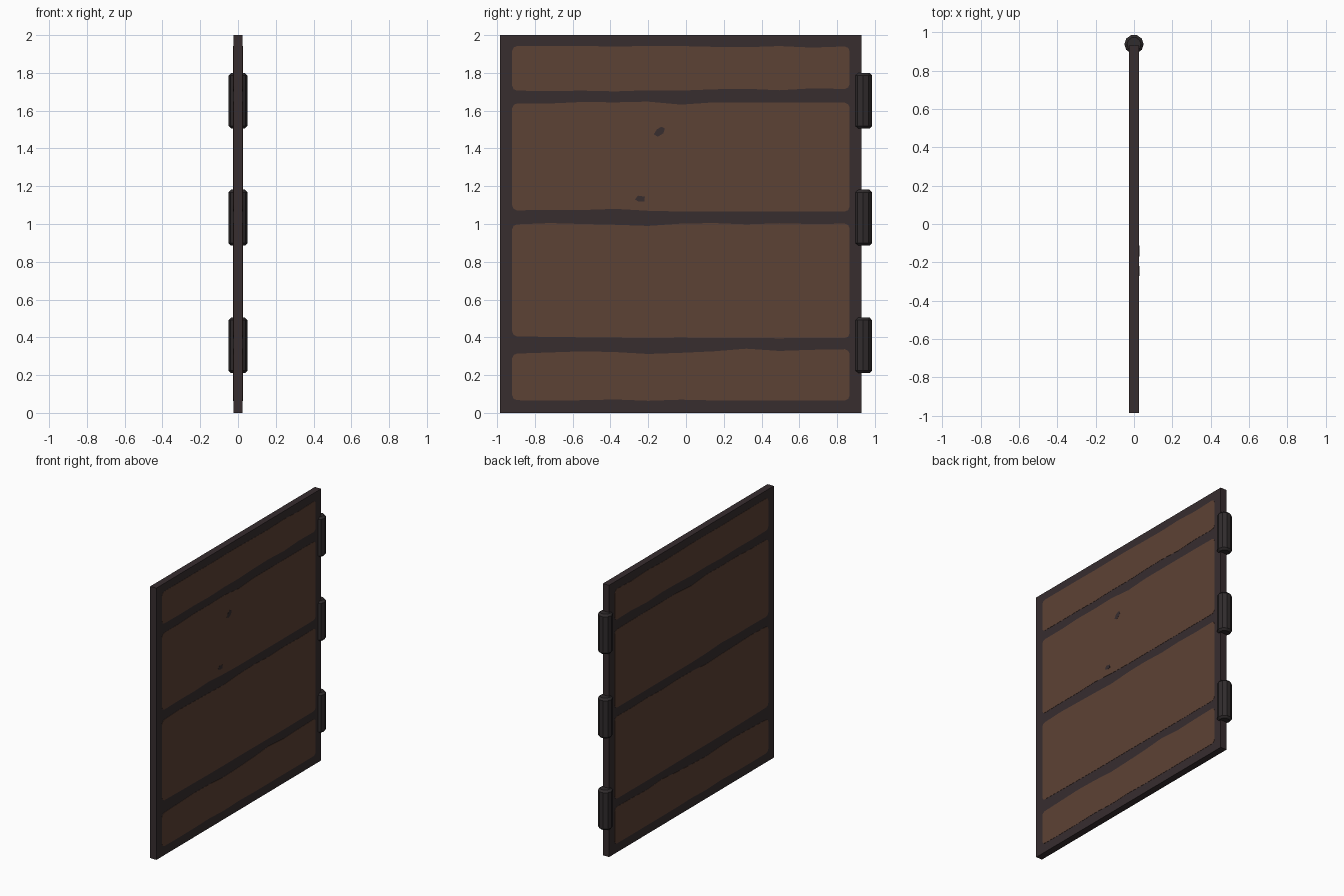
import bpy, bmesh, math

if "Cube" in bpy.data.objects:
    bpy.data.objects.remove(bpy.data.objects["Cube"])


def material(name, rgb):
    m = bpy.data.materials.new(name)
    m.diffuse_color = (*rgb, 1)
    m.use_nodes = True
    m.node_tree.nodes["Principled BSDF"].inputs["Base Color"].default_value = m.diffuse_color
    return m


IRON = material("dark_frame", (0.038, 0.026, 0.028))
BROWN = material("brown_plate", (0.108, 0.054, 0.035))
HINGE = material("hinge_metal", (0.030, 0.025, 0.026))


def finish(bm, name, mat):
    bmesh.ops.recalc_face_normals(bm, faces=bm.faces)
    me = bpy.data.meshes.new(name)
    bm.to_mesh(me)
    bm.free()
    me.materials.append(mat)
    ob = bpy.data.objects.new(name, me)
    bpy.context.collection.objects.link(ob)
    return ob


def slab(name, outline, x0, x1, mat):
    """Extrude a (y, z) outline from x0 to x1."""
    bm = bmesh.new()
    f = bm.faces.new([bm.verts.new((x0, y, z)) for y, z in outline])
    r = bmesh.ops.extrude_face_region(bm, geom=[f])
    vs = [v for v in r["geom"] if isinstance(v, bmesh.types.BMVert)]
    bmesh.ops.translate(bm, verts=vs, vec=(x1 - x0, 0, 0))
    return finish(bm, name, mat)


# door slab
slab("door_panel", [(-.985, 0), (.93, 0), (.93, 2), (-.985, 2)], -.025, .025, IRON)

# brown plates with worn edges: heights sampled evenly along y
Y0, Y1, R = -.92, .866, .025


def worn_edge(heights):
    n = len(heights) - 1
    a, b = Y0 + R, Y1 - R
    return [(a + (b - a) * i / n, z) for i, z in enumerate(heights)]


plates = [
    ([.067, .066, .067, .071, .064, .070, .066, .066, .066, .066, .066],
     [.314, .320, .326, .322, .312, .318, .326, .340, .328, .334, .337]),
    ([.405, .402, .400, .398, .397, .398, .397, .396, .395, .396, .396],
     [.998, 1.005, 1.0, .996, .990, 1.002, 1.005, .998, 1.004, 1.0, 1.002]),
    ([1.072, 1.075, 1.074, 1.08, 1.07, 1.066, 1.066, 1.066, 1.066, 1.066, 1.066],
     [1.638, 1.638, 1.646, 1.644, 1.648, 1.632, 1.644, 1.644, 1.644, 1.644, 1.642]),
    ([1.706, 1.704, 1.706, 1.702, 1.708, 1.706, 1.713, 1.716, 1.708, 1.718, 1.715],
     [1.942, 1.942, 1.942, 1.94, 1.942, 1.942, 1.938, 1.936, 1.942, 1.934, 1.94]),
]
for i, (low, high) in enumerate(plates):
    lo, hi = worn_edge(low), worn_edge(high)
    k = R * .3
    outline = (lo + [(Y1 - k, low[-1] + k), (Y1, low[-1] + R),
                     (Y1, high[-1] - R), (Y1 - k, high[-1] - k)]
               + hi[::-1] + [(Y0 + k, high[0] - k), (Y0, high[0] - R),
                             (Y0, low[0] + R), (Y0 + k, low[0] + k)])
    for side, s in (("right", 1), ("left", -1)):
        slab(f"brown_plate_{i + 1}_{side}", outline, s * .024, s * .0265, BROWN)

# worn chips showing the dark frame
slab("chip_upper", [(-.17, 1.475), (-.15, 1.462), (-.12, 1.48), (-.112, 1.505),
                    (-.13, 1.515), (-.155, 1.5)], .026, .0275, IRON)
slab("chip_lower", [(-.27, 1.13), (-.25, 1.118), (-.22, 1.12), (-.218, 1.145),
                    (-.255, 1.15)], .026, .0275, IRON)

# hinge barrels: ten sides with chamfered ends
for n, (z0, z1) in enumerate([(.21, .505), (.885, 1.182), (1.505, 1.8)]):
    bm = bmesh.new()
    rings = []
    for z, r in ((z0, .036), (z0 + .014, .05), (z1 - .014, .05), (z1, .036)):
        rings.append([bm.verts.new((r * math.cos(math.tau * i / 10),
                                    .9375 + r * math.sin(math.tau * i / 10), z))
                      for i in range(10)])
    for a, b in zip(rings, rings[1:]):
        for i in range(10):
            j = (i + 1) % 10
            bm.faces.new((a[i], a[j], b[j], b[i]))
    bm.faces.new(rings[0][::-1])
    bm.faces.new(rings[-1])
    finish(bm, f"hinge_barrel_{n + 1}", HINGE)
